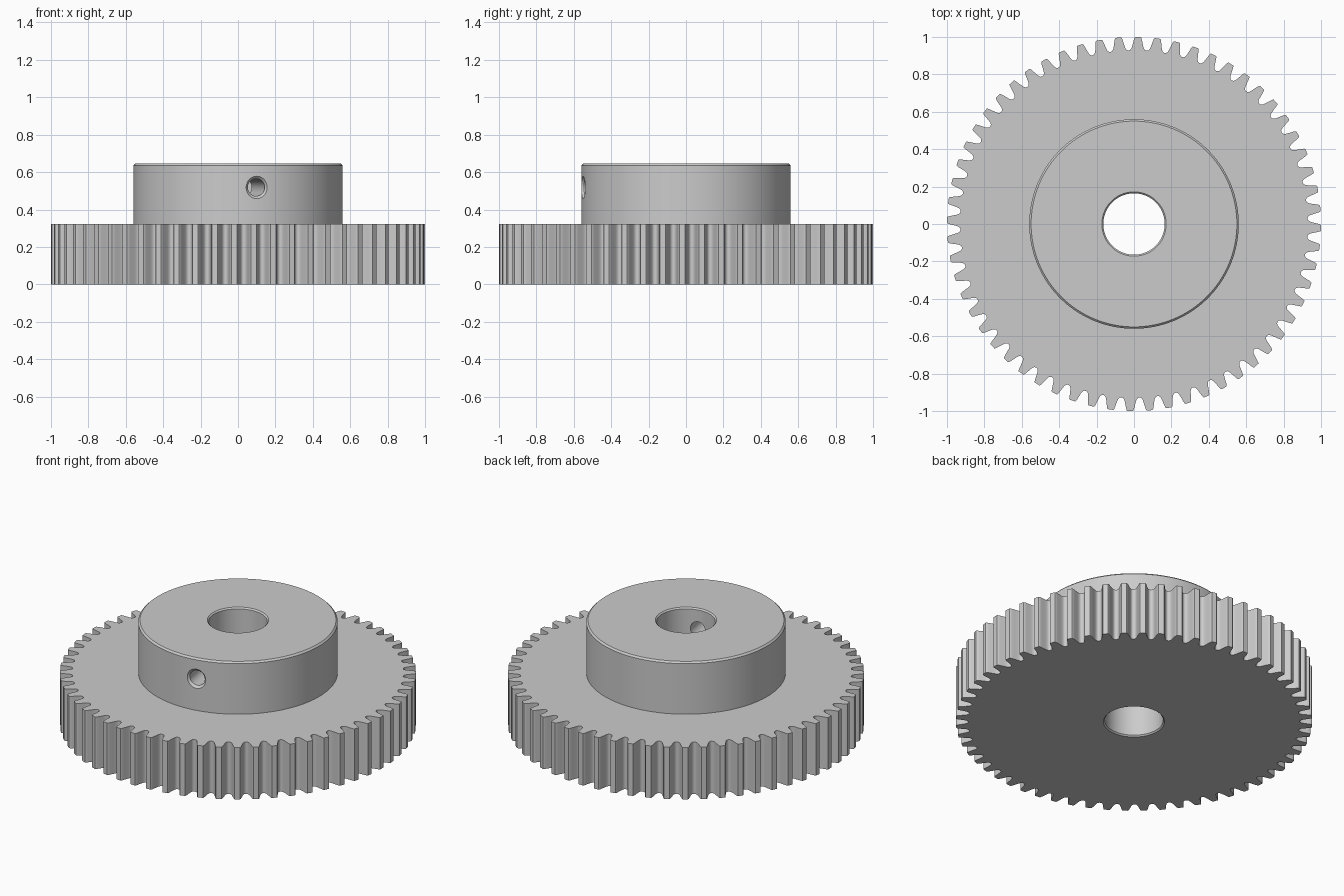
import bpy, bmesh, math
from mathutils import Vector

if "Cube" in bpy.data.objects:
    bpy.data.objects.remove(bpy.data.objects["Cube"])

TEETH = 60
SCREW_ANGLE = math.radians(10.3)


def finish(name, bm):
    bmesh.ops.remove_doubles(bm, verts=bm.verts, dist=1e-6)
    bmesh.ops.recalc_face_normals(bm, faces=bm.faces)
    mesh = bpy.data.meshes.new(name)
    bm.to_mesh(mesh)
    bm.free()
    obj = bpy.data.objects.new(name, mesh)
    bpy.context.collection.objects.link(obj)
    return obj


def lathe(name, profile, steps):
    """Closed solid turned around z from (radius, height) points."""
    bm = bmesh.new()
    rings = []
    for r, z in profile:
        rings.append([bm.verts.new((r * math.cos(2 * math.pi * i / steps),
                                    r * math.sin(2 * math.pi * i / steps), z))
                      for i in range(steps)])
    for a, b in zip(rings, rings[1:]):
        for i in range(steps):
            j = (i + 1) % steps
            bm.faces.new((a[i], a[j], b[j], b[i]))
    bm.faces.new(rings[0])
    bm.faces.new(rings[-1])
    return finish(name, bm)


def boolean(target, tool, operation):
    mod = target.modifiers.new(operation.lower(), 'BOOLEAN')
    mod.operation = operation
    mod.solver = 'EXACT'
    mod.object = tool
    bpy.context.view_layer.objects.active = target
    bpy.ops.object.modifier_apply(modifier=mod.name)
    bpy.data.objects.remove(tool, do_unlink=True)


# Toothed disc: half a tooth as (radius, degrees from tooth centre), mirrored and repeated
half = [(0.929, 2.8), (0.932, 2.4), (0.938, 2.08), (0.95, 1.80), (0.968, 1.52),
        (0.985, 1.27), (0.996, 1.06), (1.0, 0.86)]
tooth = [(r, -a) for r, a in half] + [(r, a) for r, a in reversed(half)]
bm = bmesh.new()
outline = []
for t in range(TEETH):
    for r, a in tooth:
        ang = math.radians(t * 360 / TEETH - 1.2 + a)
        outline.append(bm.verts.new((r * math.cos(ang), r * math.sin(ang), 0)))
base = bm.faces.new(outline)
top = bmesh.ops.extrude_face_region(bm, geom=[base], use_keep_orig=True)['geom']
bmesh.ops.translate(bm, vec=(0, 0, 0.322),
                    verts=[v for v in top if isinstance(v, bmesh.types.BMVert)])
gear = finish("spur_gear", bm)

# Raised hub with a small chamfer
hub = lathe("hub", [(0.56, 0.2), (0.56, 0.635), (0.55, 0.645)], 128)
boolean(gear, hub, 'UNION')

# Shaft bore, chamfered at both ends
bore = lathe("bore_cutter", [(0.182, -0.01), (0.164, 0.008), (0.164, 0.637), (0.182, 0.655)], 96)
boolean(gear, bore, 'DIFFERENCE')

# Radial set screw hole with a countersunk mouth
screw = lathe("set_screw_cutter", [(0.046, 0.05), (0.046, 0.546), (0.07, 0.57), (0.07, 0.62)], 48)
direction = Vector((math.sin(SCREW_ANGLE), -math.cos(SCREW_ANGLE), 0))
screw.rotation_euler = direction.to_track_quat('Z', 'Y').to_euler()
screw.location = (0, 0, 0.518)
bpy.context.view_layer.update()
boolean(gear, screw, 'DIFFERENCE')

# Smooth shading with crisp edges
gear.select_set(True)
bpy.context.view_layer.objects.active = gear
bpy.ops.object.shade_smooth_by_angle(angle=math.radians(30))
